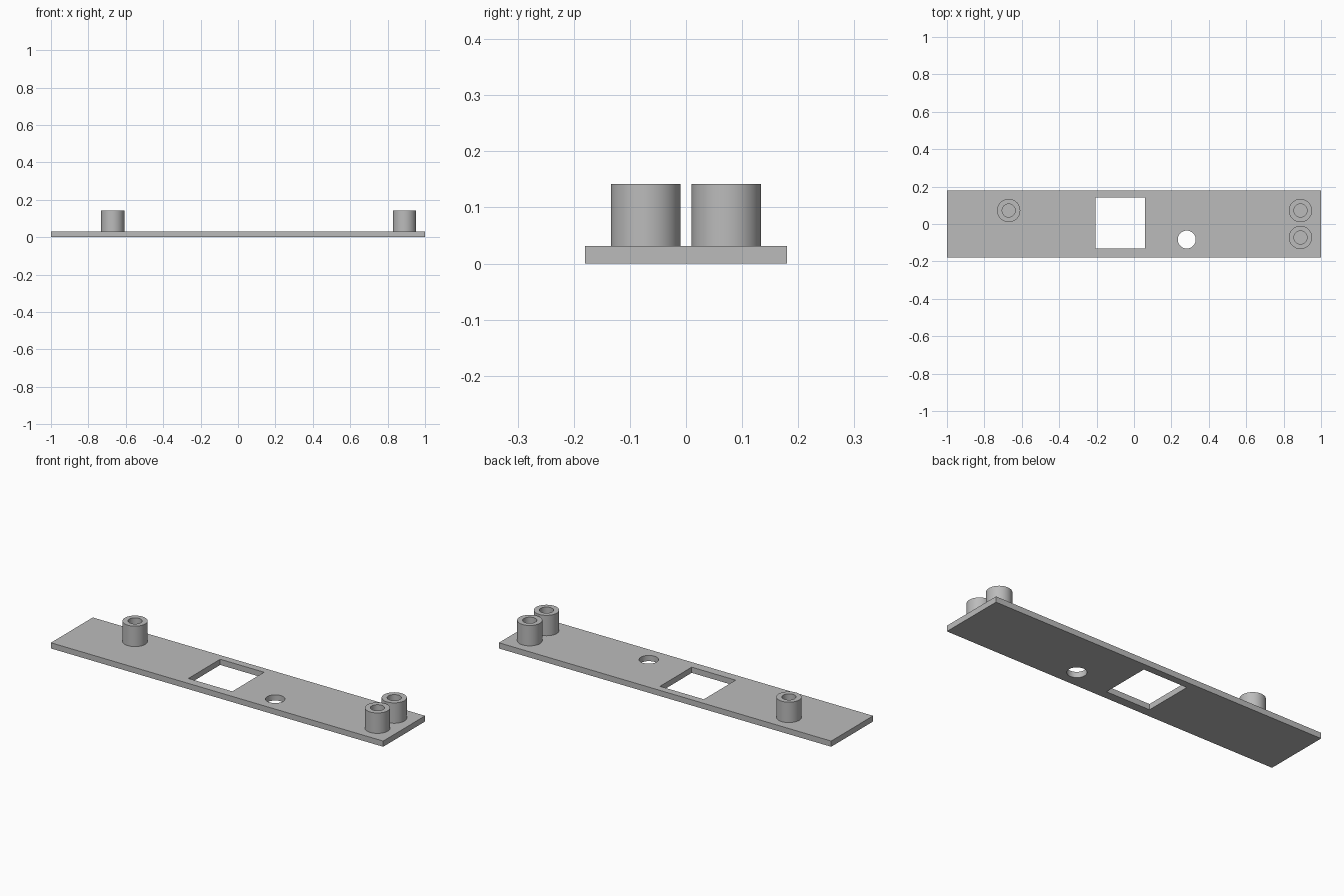
import bpy
import bmesh
import math
from mathutils import Matrix, Vector

cube = bpy.data.objects.get("Cube")
if cube:
    bpy.data.objects.remove(cube, do_unlink=True)

PLATE_TOP = 0.031
POST_TOP = 0.142
POST_BASE = 0.02  # posts are sunk slightly into the plate

grey = bpy.data.materials.new("plain grey")
grey.use_nodes = True
colour = (0.5, 0.5, 0.5, 1)
grey.diffuse_color = colour
grey.node_tree.nodes["Principled BSDF"].inputs["Base Color"].default_value = colour


def finish(name, bm):
    """Turn a bmesh into a grey object with outward normals."""
    mesh = bpy.data.meshes.new(name)
    bmesh.ops.recalc_face_normals(bm, faces=bm.faces)
    bm.to_mesh(mesh)
    bm.free()
    obj = bpy.data.objects.new(name, mesh)
    bpy.context.collection.objects.link(obj)
    mesh.materials.append(grey)
    return obj


def smooth(obj):
    bpy.ops.object.select_all(action="DESELECT")
    obj.select_set(True)
    bpy.context.view_layer.objects.active = obj
    bpy.ops.object.shade_smooth_by_angle(angle=math.radians(30))


def box(name, low, high):
    bm = bmesh.new()
    low, high = Vector(low), Vector(high)
    scale = Matrix.Diagonal(high - low).to_4x4()
    bmesh.ops.create_cube(bm, size=1,
                          matrix=Matrix.Translation((low + high) / 2) @ scale)
    return finish(name, bm)


def cylinder(name, x, y, radius, height):
    bm = bmesh.new()
    bmesh.ops.create_cone(bm, cap_ends=True, segments=64, radius1=radius,
                          radius2=radius, depth=height,
                          matrix=Matrix.Translation((x, y, 0)))
    return finish(name, bm)


def hollow_post(name, x, y, outer=0.062, inner=0.035):
    """Spin a closed wall profile into a tube standing on the plate."""
    bm = bmesh.new()
    profile = [(outer, POST_BASE), (outer, POST_TOP),
               (inner, POST_TOP), (inner, POST_BASE)]
    verts = [bm.verts.new((r, 0, z)) for r, z in profile]
    edges = [bm.edges.new(pair) for pair in zip(verts, verts[1:] + verts[:1])]
    bmesh.ops.spin(bm, geom=verts + edges, cent=(0, 0, 0), axis=(0, 0, 1),
                   angle=math.tau, steps=64)
    bmesh.ops.remove_doubles(bm, verts=bm.verts, dist=0.0001)
    post = finish(name, bm)
    post.location = (x, y, 0)
    smooth(post)


# Flat base plate with a rectangular window and a round hole
plate = box("base_plate", (-1, -0.18, 0), (1, 0.18, PLATE_TOP))
cutters = [box("window_cutter", (-0.206, -0.132, -0.1), (0.058, 0.141, 0.1)),
           cylinder("hole_cutter", 0.282, -0.083, 0.048, 0.2)]
for cutter in cutters:
    cutter.hide_render = True
    cut = plate.modifiers.new(cutter.name, "BOOLEAN")
    cut.operation = "DIFFERENCE"
    cut.solver = "EXACT"
    cut.object = cutter

# Apply the cuts, then drop the cutters
graph = bpy.context.evaluated_depsgraph_get()
cut_mesh = bpy.data.meshes.new_from_object(plate.evaluated_get(graph))
plate.modifiers.clear()
plate.data = cut_mesh
for cutter in cutters:
    bpy.data.objects.remove(cutter, do_unlink=True)
smooth(plate)

# Hollow mounting posts
hollow_post("right_post", -0.67, 0.072)
hollow_post("left_back_post", 0.89, 0.072)
hollow_post("left_front_post", 0.89, -0.072)
